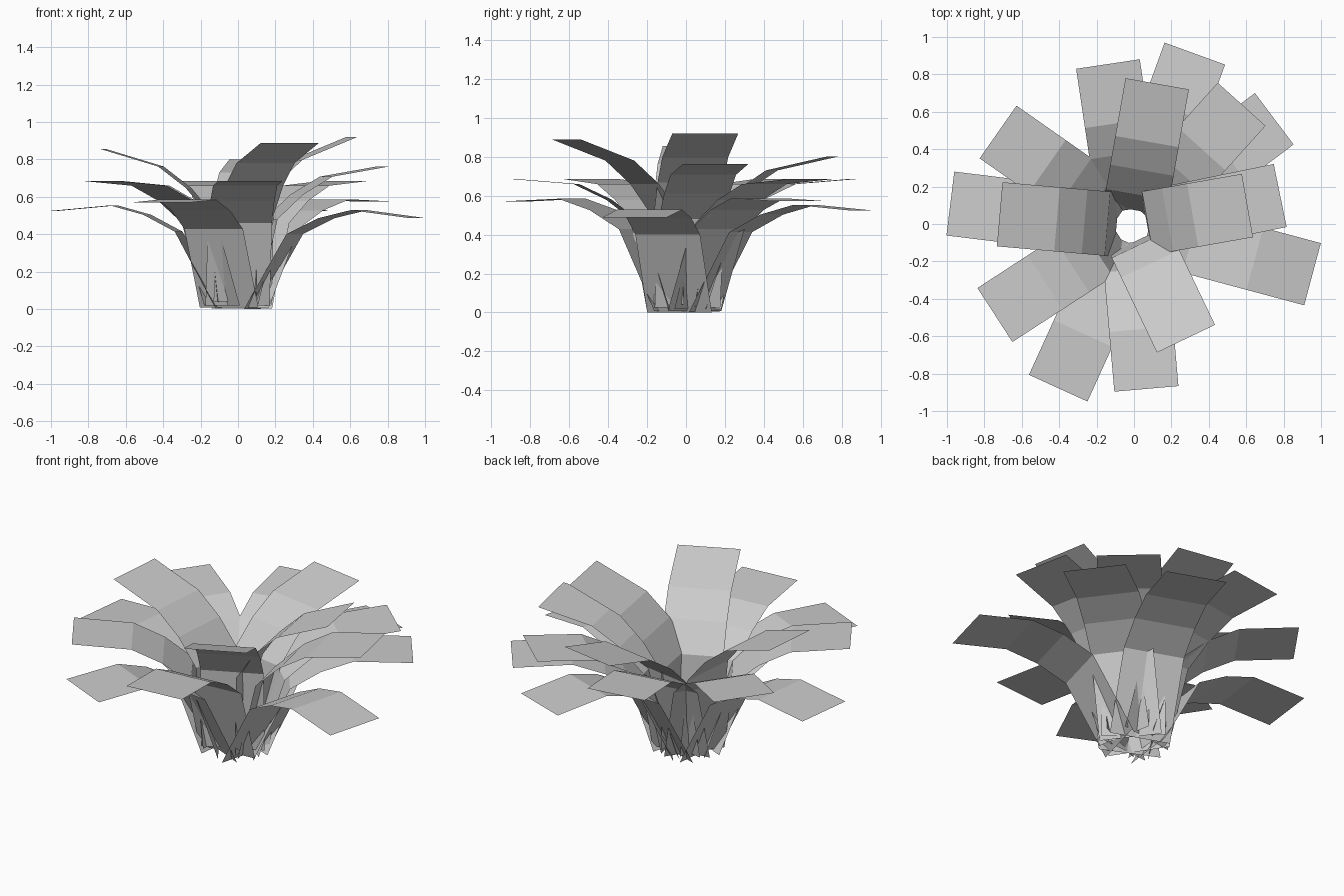
import bpy, math
from mathutils import Matrix

if "Cube" in bpy.data.objects:
    bpy.data.objects.remove(bpy.data.objects["Cube"])

# side profile of one leaf (distance out, height), from root to tip
PROFILE = [(0.09, 0.0), (0.31, 0.41), (0.48, 0.50), (0.66, 0.55), (0.98, 0.52)]
HALF_WIDTH = 0.172
REST = 28.0   # elevation of the tip in the profile above

# each leaf: heading around z, elevation of its tip (degrees)
LEAVES = [(98.5, 38), (70, 28), (80, 46), (48, 38), (37, 31), (11.6, 43.3),
          (10, 55.7), (-15, 25.9), (-64.5, 53), (-85, 38), (-114.5, 30.8),
          (-147, 38), (175, 50.2), (173, 28.1), (145, 38)]


def leaf(index, heading, elevation):
    verts = [(r, s * HALF_WIDTH, z) for r, z in PROFILE for s in (-1, 1)]
    faces = [(2 * i, 2 * i + 2, 2 * i + 3, 2 * i + 1) for i in range(len(PROFILE) - 1)]
    mesh = bpy.data.meshes.new(f"leaf_{index}")
    mesh.from_pydata(verts, [], faces)
    # tilt the leaf up about the root, then turn it to its heading
    mesh.transform(Matrix.Translation((-0.01, -0.01, 0.003))
                   @ Matrix.Rotation(math.radians(heading), 4, 'Z')
                   @ Matrix.Rotation(math.radians(REST - elevation), 4, 'Y'))
    mesh.update()
    bpy.context.collection.objects.link(bpy.data.objects.new(f"leaf_{index}", mesh))


# rosette of leaves
for n, (heading, elevation) in enumerate(LEAVES, 1):
    leaf(n, heading, elevation)
